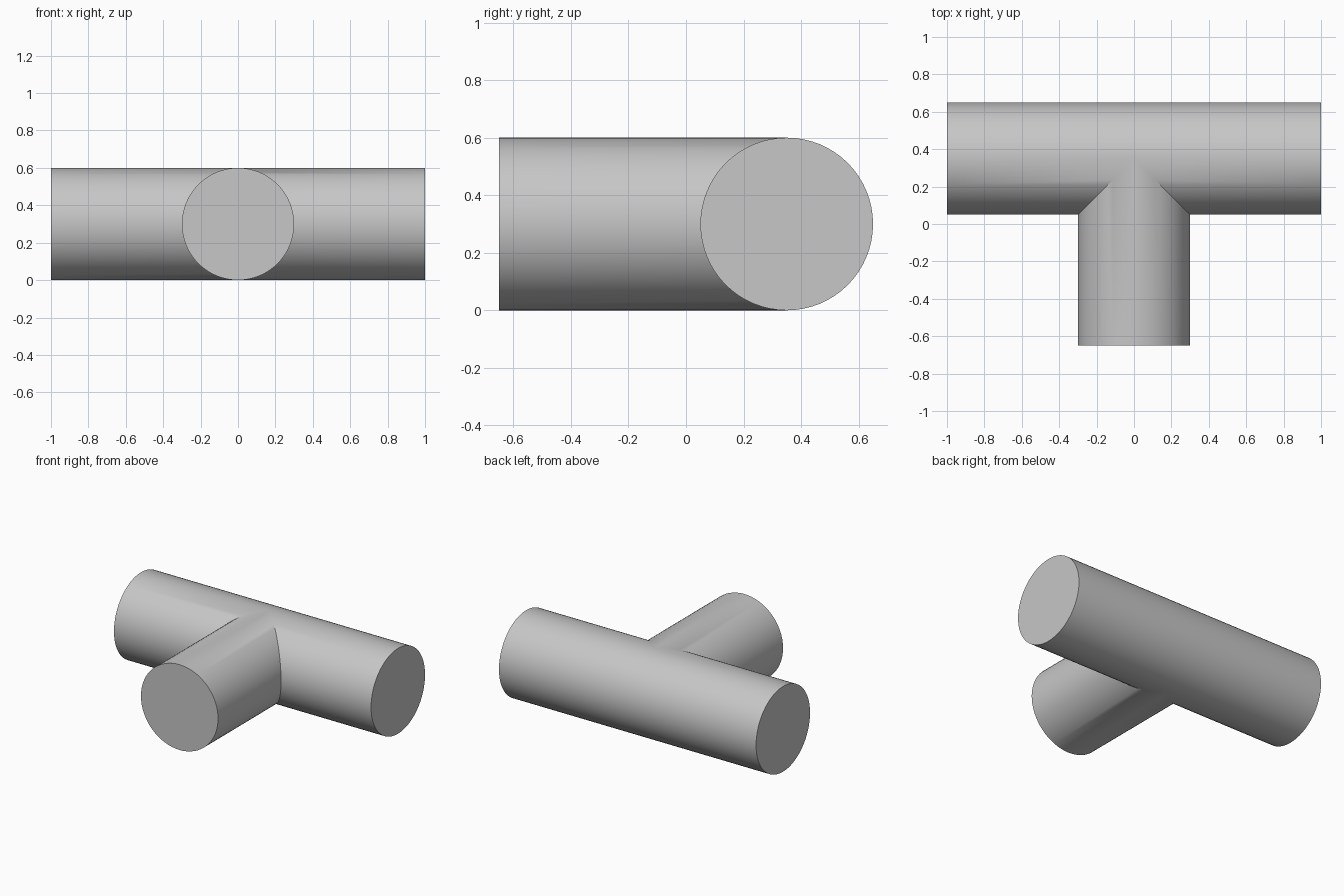
import bpy
import bmesh
from math import cos, sin, pi, radians

default = bpy.data.objects.get("Cube")
if default:
    bpy.data.objects.remove(default)

RADIUS = 0.3
AXIS_Y = 0.35      # run axis position across the depth
HALF_RUN = 1.0
FRONT_Y = -0.65
SIDES = 64

grey = bpy.data.materials.new("pipe grey")
grey.use_nodes = True
colour = (0.57, 0.57, 0.57, 1)
grey.diffuse_color = colour
grey.node_tree.nodes["Principled BSDF"].inputs["Base Color"].default_value = colour

bm = bmesh.new()


def arm(end_point, joint_point):
    """Capped cylinder arm from a flat end to a mitred joint."""
    angles = [2 * pi * i / SIDES for i in range(SIDES)]
    ends = [bm.verts.new(end_point(RADIUS * cos(a), RADIUS * sin(a))) for a in angles]
    joints = [bm.verts.new(joint_point(RADIUS * cos(a), RADIUS * sin(a))) for a in angles]
    bm.faces.new(ends)
    for i in range(SIDES):
        j = (i + 1) % SIDES
        bm.faces.new((ends[i], ends[j], joints[j], joints[i]))


# Two halves of the straight run, cut back on the front to meet the branch
for side in (-1, 1):
    arm(lambda c, s: (side * HALF_RUN, AXIS_Y - c, RADIUS + s),
        lambda c, s: (side * max(0, c), AXIS_Y - c, RADIUS + s))

# Front branch, its inner end mitred into the run
arm(lambda c, s: (c, FRONT_Y, RADIUS + s),
    lambda c, s: (c, AXIS_Y - abs(c), RADIUS + s))

# Weld the three arms into one closed body
bmesh.ops.remove_doubles(bm, verts=bm.verts, dist=0.0001)
bmesh.ops.recalc_face_normals(bm, faces=bm.faces)
mesh = bpy.data.meshes.new("tee_body")
bm.to_mesh(mesh)
bm.free()
mesh.materials.append(grey)

tee = bpy.data.objects.new("tee_body", mesh)
bpy.context.collection.objects.link(tee)
bpy.ops.object.select_all(action="DESELECT")
tee.select_set(True)
bpy.context.view_layer.objects.active = tee
bpy.ops.object.shade_smooth_by_angle(angle=radians(30))
